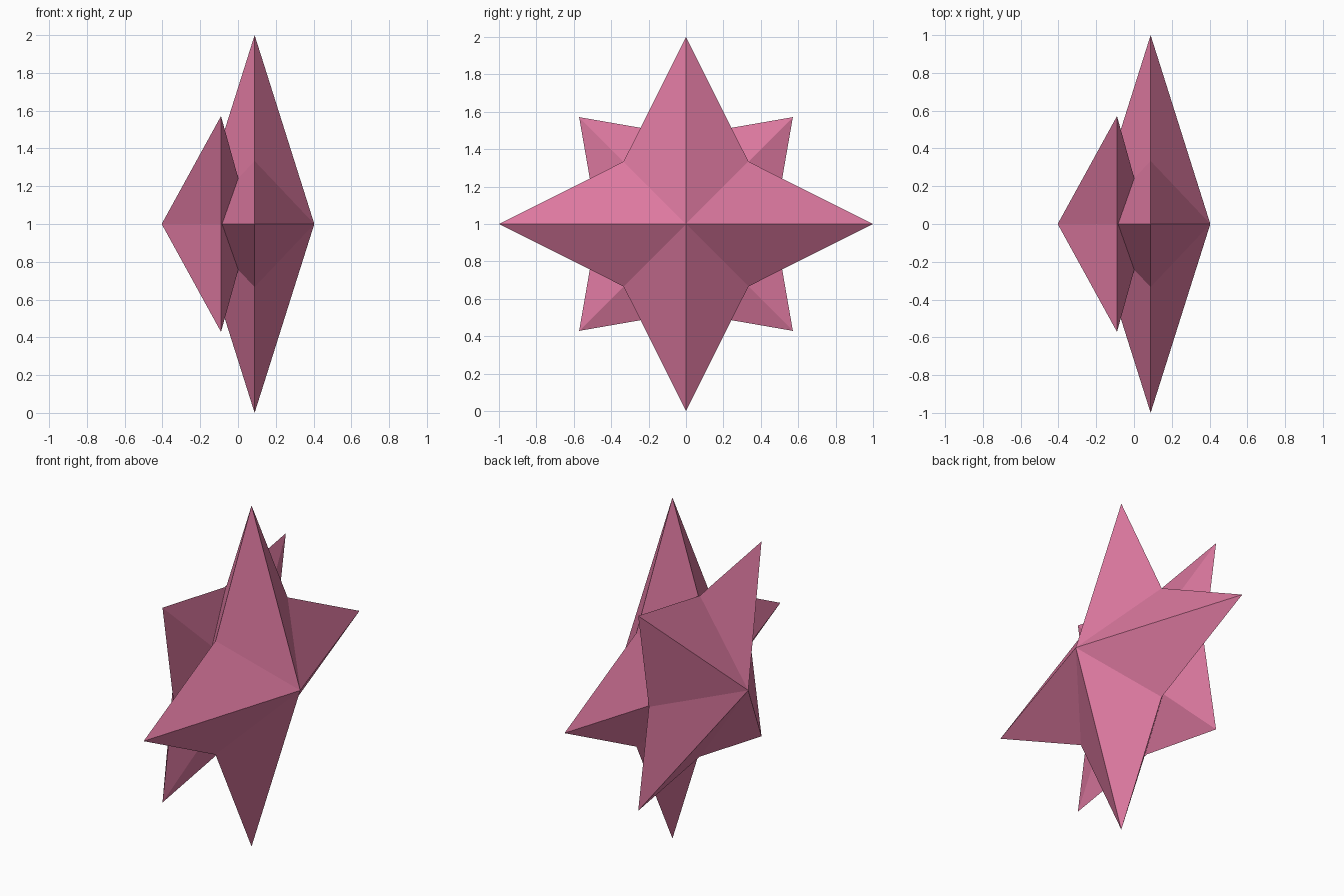
import bpy, bmesh, math

if "Cube" in bpy.data.objects:
    bpy.data.objects.remove(bpy.data.objects["Cube"])

mat = bpy.data.materials.new("rose")
mat.diffuse_color = (0.72, 0.19, 0.35, 1)
mat.use_nodes = True
mat.node_tree.nodes["Principled BSDF"].inputs["Base Color"].default_value = mat.diffuse_color


def star(name, x, front, back, outer, inner, turn):
    """Four-pointed star in the YZ plane, raised to a peak on both sides."""
    bm = bmesh.new()
    rim = []
    for i in range(8):
        r = inner if i % 2 else outer
        a = turn + i * math.pi / 4
        rim.append(bm.verts.new((x, r * math.cos(a), r * math.sin(a))))
    peak_front = bm.verts.new((front, 0, 0))
    peak_back = bm.verts.new((back, 0, 0))
    for i in range(8):
        a, b = rim[i], rim[(i + 1) % 8]
        bm.faces.new((a, b, peak_front))
        bm.faces.new((b, a, peak_back))
    bmesh.ops.recalc_face_normals(bm, faces=bm.faces)
    me = bpy.data.meshes.new(name)
    bm.to_mesh(me)
    bm.free()
    me.materials.append(mat)
    ob = bpy.data.objects.new(name, me)
    ob.location.z = 1
    bpy.context.collection.objects.link(ob)
    return ob


# Large upright star, and the smaller star turned 45 degrees behind it
star("large_star", 0.088, 0.404, -0.228, 1.0, 0.472, 0)
star("small_star", -0.09, 0.069, -0.404, 0.808, 0.472, math.pi / 4)
